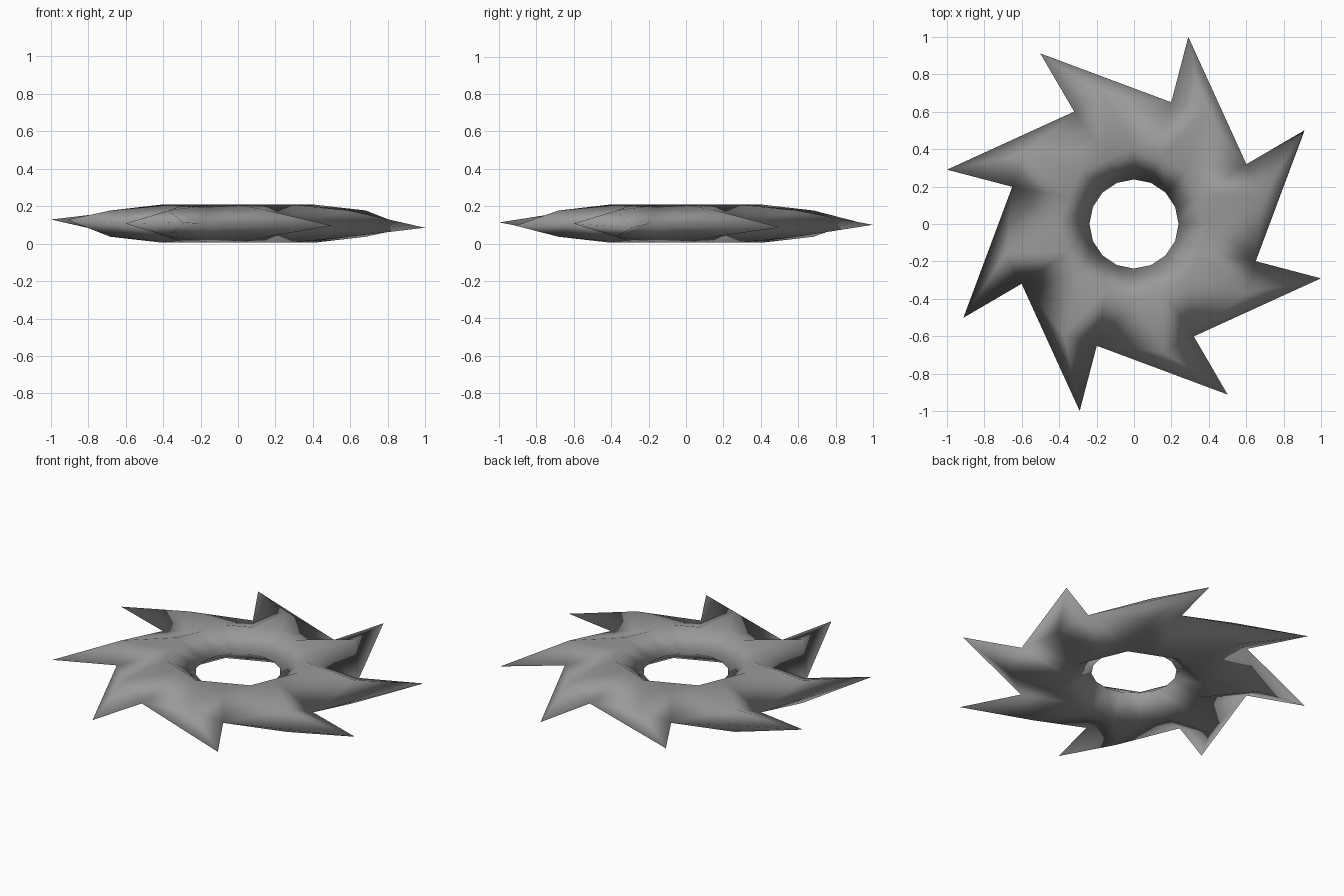
import bpy
import bmesh
from math import radians, cos, sin

cube = bpy.data.objects.get("Cube")
if cube:
    bpy.data.objects.remove(cube, do_unlink=True)

TEETH = 8
MID = 0.107      # height of the cutting edge
HALF = 0.102     # half thickness at the crest

steel = bpy.data.materials.new("grey_steel")
steel.use_nodes = True
colour = (0.32, 0.32, 0.32, 1)
steel.diffuse_color = colour
steel.node_tree.nodes["Principled BSDF"].inputs["Base Color"].default_value = colour

bm = bmesh.new()


def ring(radius, angle, z=0.0):
    """One vertex per tooth, turned by an equal step."""
    turns = [radians(angle + 360 * i / TEETH) for i in range(TEETH)]
    return [bm.verts.new((radius * cos(a), radius * sin(a), MID + z)) for a in turns]


# Shared edge loops: central hole, tooth tips and the notches between them
hole_a, hole_b = ring(0.238, 0), ring(0.238, 22.5)
tip, notch = ring(1.04, 28.8), ring(0.68, -17)
for v in tip:
    v.co.z -= 0.022 * v.co.x

# Upper and lower skins: raised crest around the hole, shoulder on each tooth
for side in (1, -1):
    crest_a = ring(0.405, 0, side * HALF)
    crest_b = ring(0.375, 22.5, side * HALF)
    shoulder = ring(0.70, 13, side * 0.07)
    for i in range(TEETH):
        n = (i + 1) % TEETH
        faces = [
            (hole_a[i], crest_a[i], crest_b[i], hole_b[i]),
            (hole_b[i], crest_b[i], crest_a[n], hole_a[n]),
            (crest_a[i], notch[i], shoulder[i]),
            (crest_a[i], shoulder[i], crest_b[i]),
            (crest_b[i], shoulder[i], notch[n]),
            (crest_b[i], notch[n], crest_a[n]),
            (notch[i], tip[i], shoulder[i]),
            (shoulder[i], tip[i], notch[n]),
        ]
        for f in faces:
            bm.faces.new(f if side > 0 else f[::-1])

for f in bm.faces:
    f.smooth = True
bmesh.ops.recalc_face_normals(bm, faces=bm.faces)

mesh = bpy.data.meshes.new("toothed_blade")
bm.to_mesh(mesh)
bm.free()
mesh.materials.append(steel)
blade = bpy.data.objects.new("toothed_blade", mesh)
bpy.context.collection.objects.link(blade)
